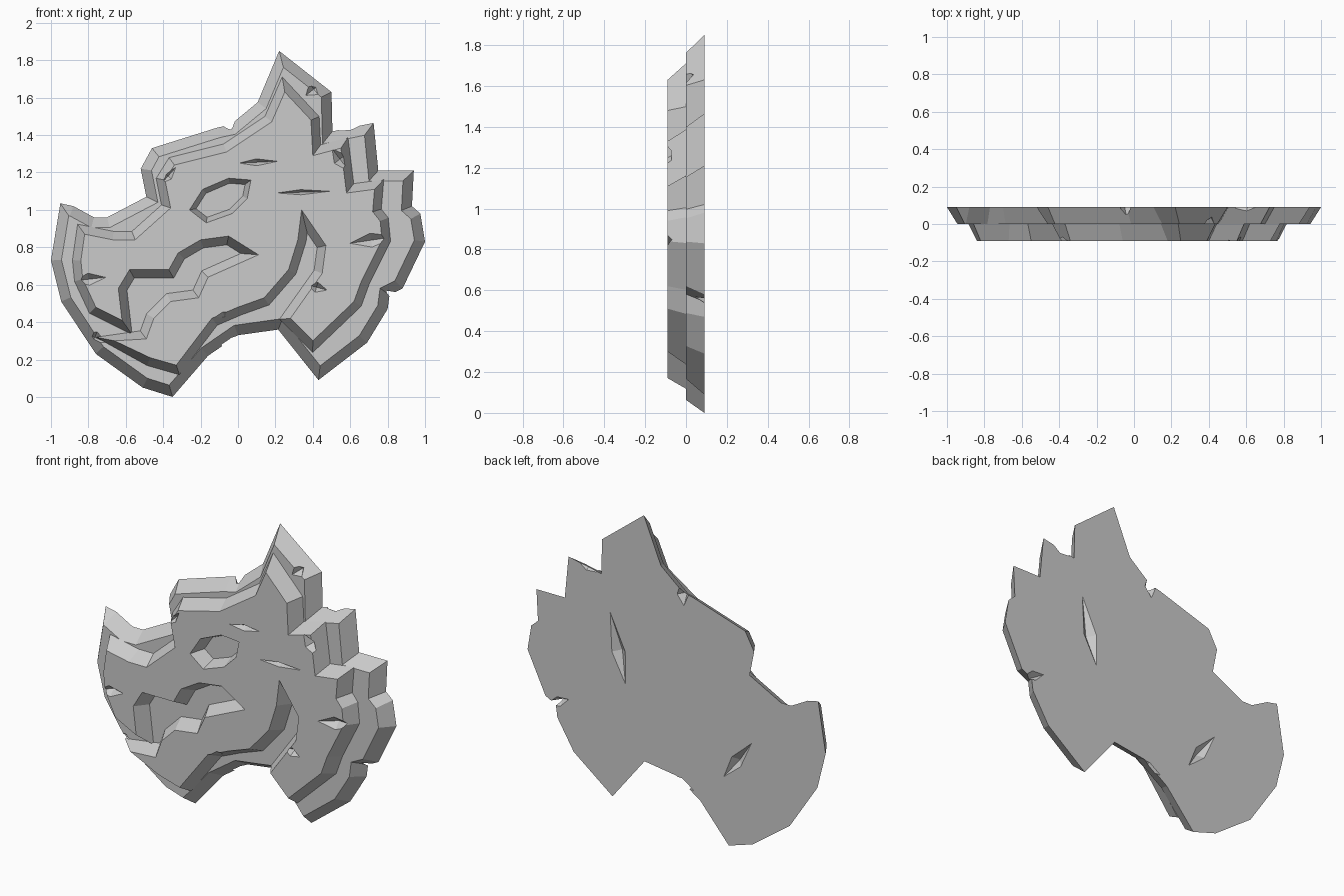
import bpy
import bmesh
from mathutils import Vector

if "Cube" in bpy.data.objects:
    bpy.data.objects.remove(bpy.data.objects["Cube"])

HALF = 0.09  # thickness of each plate

stone = bpy.data.materials.new("stone grey")
stone.use_nodes = True
GREY = (0.6, 0.6, 0.6, 1)
stone.diffuse_color = GREY
stone.node_tree.nodes["Principled BSDF"].inputs["Base Color"].default_value = GREY


def outline(points):
    """Clockwise points given in hundredths of a unit."""
    return [Vector(p) / 100 for p in points]


def offset(points, distance):
    """Move a clockwise outline outward with mitred corners."""
    result = []
    for i, point in enumerate(points):
        before = (point - points[i - 1]).normalized()
        after = (points[(i + 1) % len(points)] - point).normalized()
        n1, n2 = Vector((-before.y, before.x)), Vector((-after.y, after.x))
        result.append(point + (n1 + n2) * distance / max(1 + n1.dot(n2), 0.22))
    return result


def add_prism(bm, front, back, y_front, y_back):
    """Closed bevelled slab between two matching outlines."""
    a = [bm.verts.new((p.x, y_front, p.y)) for p in front]
    b = [bm.verts.new((p.x, y_back, p.y)) for p in back]
    bm.faces.new(a)
    bm.faces.new(b[::-1])
    for i in range(len(a)):
        j = (i + 1) % len(a)
        bm.faces.new((a[i], b[i], b[j], a[j]))


def add_gouge(bm, y, start, end, width, depth):
    """Pointed wedge that leaves a chiselled scratch at depth plane y."""
    p, q = Vector(start), Vector(end)
    along = (q - p).normalized()
    side = Vector((-along.y, along.x)) * width / 2
    middle = p.lerp(q, 0.45)
    ring = [p, middle + side, q, middle - side]
    verts = [bm.verts.new((v.x, y, v.y)) for v in ring]
    tips = [bm.verts.new((middle.x, y + s * depth, middle.y)) for s in (-1, 1)]
    bmesh.ops.convex_hull(bm, input=verts + tips)


def make_object(name, bm):
    bmesh.ops.recalc_face_normals(bm, faces=bm.faces)
    mesh = bpy.data.meshes.new(name)
    bm.to_mesh(mesh)
    bm.free()
    mesh.materials.append(stone)
    obj = bpy.data.objects.new(name, mesh)
    bpy.context.collection.objects.link(obj)
    return obj


def carve(obj, bm):
    """Cut the shapes in bm out of obj, then drop the cutter."""
    cutter = make_object("carving_cutter", bm)
    cutter.hide_render = True
    mod = obj.modifiers.new("carving", "BOOLEAN")
    mod.operation, mod.solver, mod.object = "DIFFERENCE", "EXACT", cutter
    bpy.context.view_layer.objects.active = obj
    bpy.ops.object.modifier_apply(modifier=mod.name)
    bpy.data.objects.remove(cutter)


# Back plate: whole silhouette of the beast head, widest at the rear
silhouette = outline([
    # ear and spiky mane
    (22, 185), (50, 163), (50.5, 142), (72.5, 146.5), (75, 121), (94, 121),
    (93, 102), (97.5, 98), (100, 83),
    # neck
    (88, 58), (81, 54.5), (80, 47), (69, 29), (43, 9), (21.5, 36),
    # jaw and muzzle
    (0, 33), (-16, 22), (-35, 0), (-51, 5), (-76, 23), (-94.5, 51),
    (-100, 73), (-95, 103.5), (-88, 102),
    # snout bridge and brow
    (-77, 96), (-70, 96), (-49, 107), (-52, 122), (-46, 133), (-11, 144),
    (-4, 145.5), (10.5, 157.5)])
bm = bmesh.new()
add_prism(bm, offset(silhouette, -0.055), silhouette, 0, HALF)
back_plate = make_object("back_plate", bm)

# Chisel marks on the rear and the rim
bm = bmesh.new()
rear = HALF + 0.003
add_gouge(bm, rear, (0.34, 0.78), (0.45, 1.22), 0.10, 0.04)
add_gouge(bm, rear, (-0.31, 0.40), (-0.51, 0.67), 0.08, 0.04)
add_gouge(bm, rear, (-0.05, 1.37), (-0.03, 1.52), 0.08, 0.05)
add_gouge(bm, rear, (0.53, 1.42), (0.68, 1.47), 0.06, 0.05)
add_gouge(bm, rear, (-0.12, 0.27), (0.08, 0.33), 0.06, 0.05)
add_gouge(bm, rear, (0.72, 0.60), (0.88, 0.53), 0.06, 0.05)
add_gouge(bm, -0.003, (0.36, 1.61), (0.46, 1.69), 0.08, 0.05)
add_gouge(bm, -0.003, (-0.82, 0.34), (-0.70, 0.29), 0.07, 0.05)
carve(back_plate, bm)

# Front plate: raised face with the open mouth and the cheek groove
face = outline([
    # ear and mane
    (25, 163), (39, 148), (40, 129), (55, 133), (58, 109), (73, 111),
    (72, 99), (76, 94), (77, 84),
    # neck
    (66, 62), (62, 51), (40, 30), (28, 42),
    # cheek groove
    (45, 66), (47, 81), (34, 100), (32, 84), (27, 68), (14, 53), (0, 48),
    # chin and lower jaw
    (-14, 42), (-33, 17), (-47, 21), (-66, 30), (-49, 31), (-45, 42),
    (-36, 51), (-21, 53), (-16, 64),
    # mouth corner and upper lip
    (11, 76), (-5, 86), (-20, 84), (-32, 77), (-37, 68), (-58, 68),
    (-64, 58), (-62, 41),
    # muzzle
    (-76, 48), (-83, 63), (-84, 73), (-82, 87), (-67, 84), (-55, 84),
    # snout bridge and brow
    (-36, 101), (-39, 116), (-34, 124), (-6, 131), (18, 147)])
bm = bmesh.new()
add_prism(bm, face, offset(face, 0.045), -HALF, 0)
front_plate = make_object("front_plate", bm)

# Eye socket, narrowing inward
eye = outline([(7, 116), (5, 106), (-3, 98), (-17, 93), (-26, 100),
               (-19, 111), (-5, 117)])
bm = bmesh.new()
add_prism(bm, eye, offset(eye, -0.03), -HALF - 0.002, 0.01)
carve(front_plate, bm)

# Chisel marks on the face
bm = bmesh.new()
near = -HALF - 0.003
for start, end, width in (
        ((0.00, 1.25), (0.22, 1.26), 0.04),     # brow
        ((0.20, 1.09), (0.50, 1.10), 0.03),     # temple
        ((0.59, 0.82), (0.86, 0.86), 0.08),     # mane
        ((0.50, 1.33), (0.60, 1.20), 0.08),     # mane step
        ((-0.88, 0.62), (-0.70, 0.64), 0.07),   # muzzle
        ((-0.15, 0.41), (0.02, 0.45), 0.06),    # jaw
        ((0.37, 0.60), (0.48, 0.57), 0.06),     # groove
        ((-0.41, 1.14), (-0.33, 1.23), 0.05)):  # brow edge
    add_gouge(bm, near, start, end, width, 0.045)
carve(front_plate, bm)
